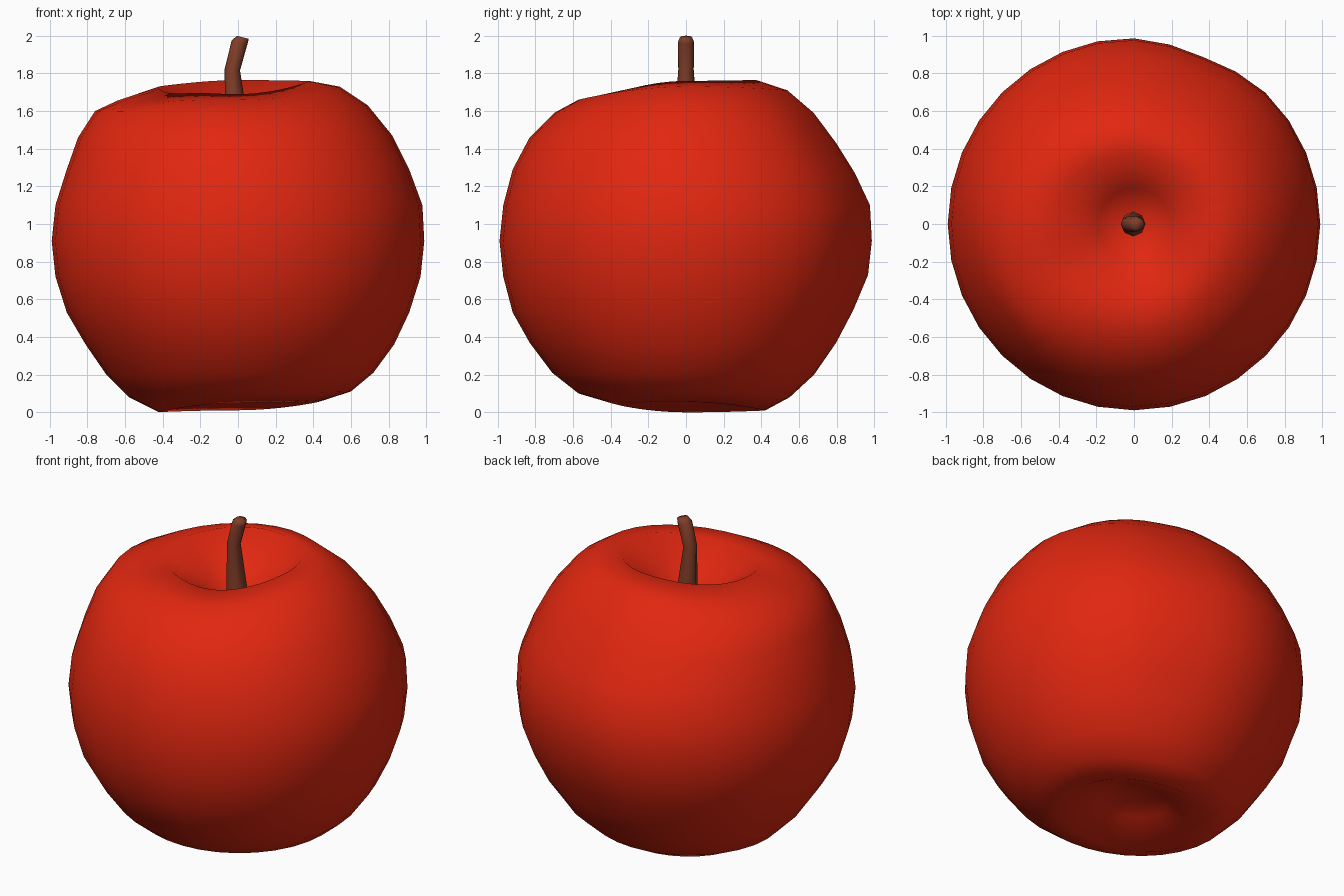
import bpy, bmesh, math

if "Cube" in bpy.data.objects:
    bpy.data.objects.remove(bpy.data.objects["Cube"])


def material(name, rgb):
    m = bpy.data.materials.new(name)
    m.diffuse_color = (*rgb, 1)
    m.use_nodes = True
    m.node_tree.nodes["Principled BSDF"].inputs["Base Color"].default_value = m.diffuse_color
    return m


def skin(name, rings, mat, bottom=None, top=None):
    """Join equal rings of points into a smooth closed body."""
    bm = bmesh.new()
    loops = [[bm.verts.new(p) for p in r] for r in rings]
    n = len(loops[0])
    for a, b in zip(loops, loops[1:]):
        for i in range(n):
            j = (i + 1) % n
            bm.faces.new((a[i], a[j], b[j], b[i]))
    for loop, pole in ((loops[0], bottom), (loops[-1], top)):
        if pole:
            c = bm.verts.new(pole)
            for i in range(n):
                bm.faces.new((loop[i], loop[(i + 1) % n], c))
        else:
            bm.faces.new(loop)
    bmesh.ops.recalc_face_normals(bm, faces=bm.faces)
    me = bpy.data.meshes.new(name)
    bm.to_mesh(me)
    bm.free()
    for p in me.polygons:
        p.use_smooth = True
    me.materials.append(mat)
    ob = bpy.data.objects.new(name, me)
    bpy.context.collection.objects.link(ob)
    return ob


red = material("apple red", (0.75, 0.02, 0.005))
brown = material("stem brown", (0.22, 0.047, 0.021))

# Apple outlines (radius, height) from bottom hollow to top hollow
right = [(.20, .15), (.43, .055), (.60, .11), (.72, .21), (.83, .36), (.91, .53), (.97, .72), (.99, .91),
         (.98, 1.10), (.91, 1.29), (.82, 1.47), (.69, 1.63), (.54, 1.73), (.38, 1.76), (.19, 1.57)]
back = [(.20, .12), (.42, .01), (.55, .08), (.68, .20), (.80, .37), (.89, .54), (.97, .73), (.99, .91),
        (.98, 1.10), (.90, 1.27), (.80, 1.43), (.68, 1.59), (.54, 1.71), (.37, 1.765), (.19, 1.57)]
left = [(.20, .12), (.42, .0), (.58, .08), (.70, .20), (.81, .36), (.91, .53), (.97, .72), (.99, .91),
        (.97, 1.10), (.91, 1.29), (.85, 1.46), (.76, 1.60), (.64, 1.66), (.43, 1.73), (.19, 1.56)]
front = [(.20, .15), (.40, .05), (.57, .10), (.71, .21), (.83, .37), (.92, .53), (.97, .72), (.99, .91),
         (.97, 1.10), (.92, 1.29), (.83, 1.46), (.70, 1.59), (.57, 1.66), (.38, 1.69), (.19, 1.54)]
sides = [right, back, left, front]

# Apple body: blend the four outlines around the axis
SEG = 32
rings = []
for k in range(len(right)):
    ring = []
    for i in range(SEG):
        q, f = divmod(i, SEG // 4)
        t = f / (SEG // 4)
        t = t * t * (3 - 2 * t)
        (r0, z0), (r1, z1) = sides[q][k], sides[(q + 1) % 4][k]
        r, z = r0 + (r1 - r0) * t, z0 + (z1 - z0) * t
        deg = 360 * i / SEG
        if 3 < k < 13:  # slight flat on the back right
            r *= 1 - .03 * math.exp(-((deg - 68) / 15) ** 2)
        if k in (12, 13):  # soft sag on the front left shoulder
            z -= .025 * math.exp(-((deg - 210) / 22) ** 2)
        a = math.radians(deg)
        ring.append((r * math.cos(a), r * math.sin(a), z))
    rings.append(ring)
skin("apple_body", rings, red, (0, 0, .18), (0, 0, 1.46))

# Bent stem: (x, height, radius, tilt)
path = [(0, 1.42, .068, 0), (-.005, 1.50, .064, 0), (-.03, 1.82, .041, .1),
        (.008, 1.965, .043, .25), (.026, 1.992, .032, .25)]
stem = []
for x, z, r, tilt in path:
    stem.append([(x + r * math.cos(a) * math.cos(tilt), r * math.sin(a),
                  z - r * math.cos(a) * math.sin(tilt))
                 for a in (math.tau * i / 8 for i in range(8))])
skin("stem", stem, brown)
